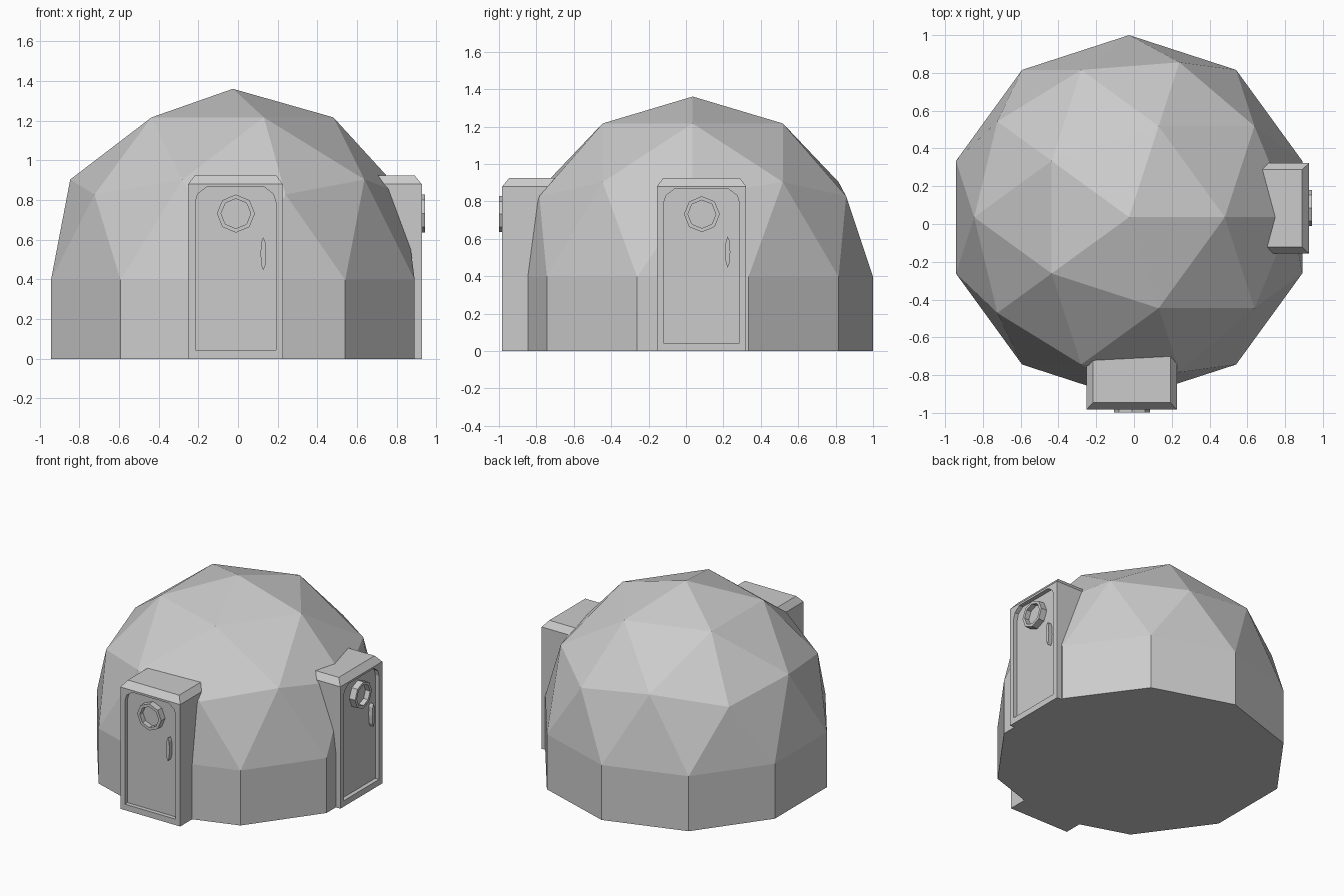
import bpy, bmesh
from math import sin, cos, pi
from mathutils import Matrix, Vector

if "Cube" in bpy.data.objects:
    bpy.data.objects.remove(bpy.data.objects["Cube"])

R, BASE = 0.964, 0.397           # dome radius, wall height
CX, CY = -0.026, 0.036


def finish(name, bm, mat):
    bmesh.ops.recalc_face_normals(bm, faces=bm.faces)
    me = bpy.data.meshes.new(name)
    bm.to_mesh(me)
    bm.free()
    ob = bpy.data.objects.new(name, me)
    ob.matrix_world = mat
    bpy.context.collection.objects.link(ob)
    return ob


def loft(name, rings, mat):
    """Closed solid through rings of equal point count."""
    bm = bmesh.new()
    vs = [[bm.verts.new(p) for p in ring] for ring in rings]
    n = len(vs[0])
    for a, b in zip(vs, vs[1:]):
        for i in range(n):
            j = (i + 1) % n
            bm.faces.new((a[i], a[j], b[j], b[i]))
    bm.faces.new(vs[0])
    bm.faces.new(vs[-1])
    return finish(name, bm, mat)


def rect(hw, y0, y1, z):
    return [(-hw, y0, z), (hw, y0, z), (hw, y1, z), (-hw, y1, z)]


def oval(cx, cz, rx, rz, y, n=8):
    return [(cx + rx * sin(2 * pi * i / n), y, cz + rz * cos(2 * pi * i / n))
            for i in range(n)]


# Geodesic dome: upper half of an icosphere on a ten-sided wall
bm = bmesh.new()
bmesh.ops.create_icosphere(bm, subdivisions=2, radius=R)
bmesh.ops.delete(bm, geom=[v for v in bm.verts if v.co.z < -0.01], context='VERTS')
rim = [e for e in bm.edges if e.is_boundary]
ext = bmesh.ops.extrude_edge_only(bm, edges=rim)['geom']
bmesh.ops.translate(bm, vec=Vector((0, 0, -BASE)),
                    verts=[g for g in ext if isinstance(g, bmesh.types.BMVert)])
bmesh.ops.contextual_create(bm, geom=[g for g in ext if isinstance(g, bmesh.types.BMEdge)])
finish("dome", bm, Matrix.Translation((CX, CY, BASE)))


def doorway(side, mat):
    d = 0.03                     # depth of the door behind its frame
    # Porch block with chamfered top
    porch = loft(side + "_porch", [rect(0.239, 0, 0.36, 0), rect(0.239, 0, 0.36, 0.88),
                                   rect(0.205, 0.037, 0.36, 0.925)], mat)
    # Recess with clipped upper corners
    half = [(0.203, 0.043), (0.203, 0.79), (0.190, 0.832), (0.145, 0.866)]
    outline = half + [(-x, z) for x, z in reversed(half)]
    cutter = loft(side + "_recess_cutter",
                  [[(x, y, z) for x, z in outline] for y in (-0.05, d)], mat)
    cutter.hide_render = True
    cutter.display_type = 'WIRE'
    mod = porch.modifiers.new("recess", 'BOOLEAN')
    mod.operation, mod.solver, mod.object = 'DIFFERENCE', 'EXACT', cutter
    # Octagonal porthole with sunken glass
    loft(side + "_porthole", [oval(0.002, 0.732, r, r, y) for r, y in
                              ((0.096, d + 0.01), (0.096, -0.016),
                               (0.075, -0.016), (0.075, d - 0.01))], mat)
    # Handle
    loft(side + "_handle", [oval(0.14, 0.53, 0.014, 0.083, d + 0.01),
                            oval(0.14, 0.53, 0.014, 0.083, 0.0)], mat)


doorway("front", Matrix.Translation((-0.0125, -0.983, 0)))
doorway("right", Matrix.Translation((0.927, 0.083, 0)) @ Matrix.Rotation(pi / 2, 4, 'Z'))
